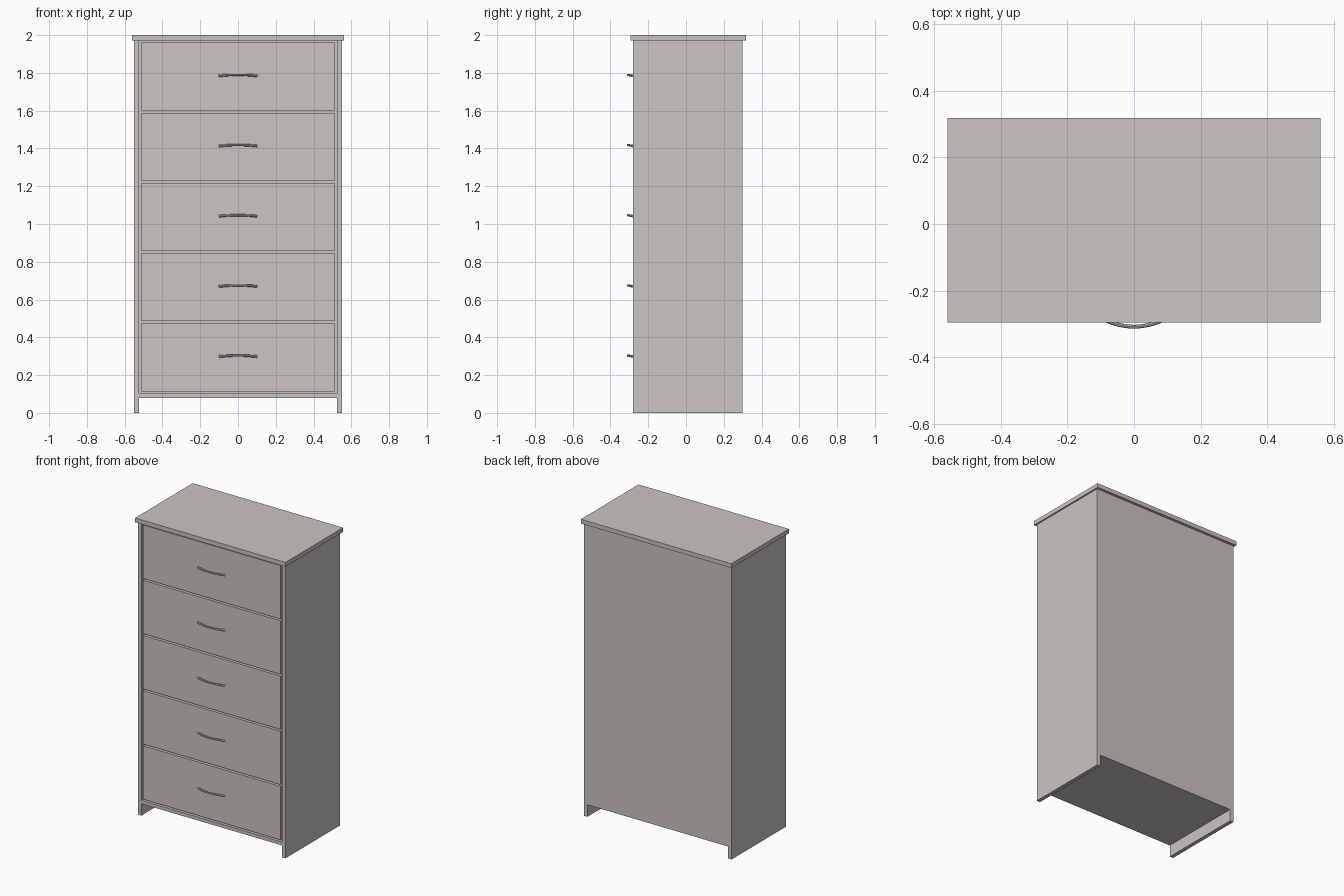
import bpy, bmesh, math

if "Cube" in bpy.data.objects:
    bpy.data.objects.remove(bpy.data.objects["Cube"])

# One warm grey for the whole chest
mat = bpy.data.materials.new("warm_grey")
mat.diffuse_color = (0.59, 0.562, 0.542, 1.0)
mat.use_nodes = True
mat.node_tree.nodes["Principled BSDF"].inputs["Base Color"].default_value = mat.diffuse_color


def box(name, x0, x1, y0, y1, z0, z1):
    bm = bmesh.new()
    bmesh.ops.create_cube(bm, size=1.0)
    for v in bm.verts:
        v.co.x = x0 if v.co.x < 0 else x1
        v.co.y = y0 if v.co.y < 0 else y1
        v.co.z = z0 if v.co.z < 0 else z1
    mesh = bpy.data.meshes.new(name)
    bm.to_mesh(mesh)
    bm.free()
    mesh.materials.append(mat)
    ob = bpy.data.objects.new(name, mesh)
    bpy.context.collection.objects.link(ob)
    return ob


def handle(name, z, half=0.1, bulge=0.028, rise=0.005, n=16):
    # Bowed pull: a round bar swept along a parabola, slightly lifted in the middle
    cu = bpy.data.curves.new(name, "CURVE")
    cu.dimensions = "3D"
    cu.bevel_depth = 0.006
    cu.bevel_resolution = 2
    cu.use_fill_caps = True
    sp = cu.splines.new("POLY")
    sp.points.add(n)
    for i, p in enumerate(sp.points):
        t = -1 + 2 * i / n
        b = 1 - t * t
        p.co = (t * half, FRONT - bulge * b, z + rise * (b - 0.5), 1)
        p.radius = 0.95 + 0.25 * t * t
    cu.materials.append(mat)
    ob = bpy.data.objects.new(name, cu)
    bpy.context.collection.objects.link(ob)
    bpy.ops.object.select_all(action="DESELECT")
    ob.select_set(True)
    bpy.context.view_layer.objects.active = ob
    bpy.ops.object.convert(target="MESH")
    bpy.ops.object.shade_smooth_by_angle(angle=math.radians(40))


FRONT, BACK = -0.28, 0.30
OUTER, INNER = 0.55, 0.524
TOP_Z = 1.971

# Carcass
box("top_board", -0.56, 0.56, -0.295, 0.318, TOP_Z, 2.0)
box("left_side_panel", -OUTER, -INNER, FRONT, BACK, 0, TOP_Z)
box("right_side_panel", INNER, OUTER, FRONT, BACK, 0, TOP_Z)
box("bottom_board", -INNER, INNER, FRONT, BACK, 0.08, 0.103)
box("back_panel", -INNER, INNER, BACK - 0.02, BACK, 0.103, TOP_Z)

# Five equal drawers with narrow gaps, each with a bowed handle
PITCH, HEIGHT, FIRST = 0.3715, 0.36, 0.114
for i in range(5):
    z = FIRST + i * PITCH
    box(f"drawer_{i + 1}", -0.512, 0.512, FRONT, 0.26, z, z + HEIGHT)
    handle(f"handle_{i + 1}", z + 0.187)
